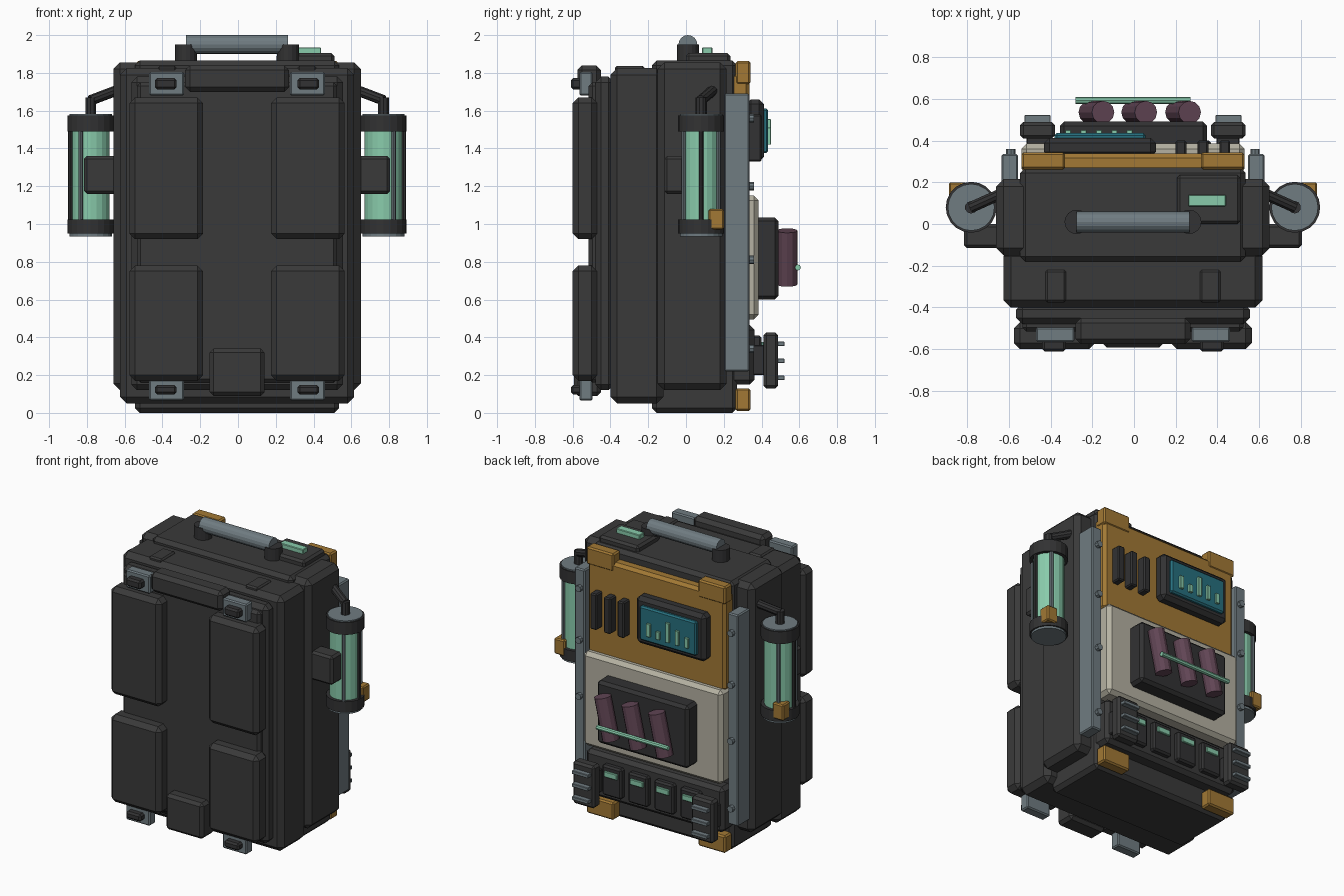
import bpy, bmesh
from math import sin, cos, radians
from mathutils import Vector, Matrix

if "Cube" in bpy.data.objects:
    bpy.data.objects.remove(bpy.data.objects["Cube"], do_unlink=True)


def material(name, r, g, b):
    mat = bpy.data.materials.new(name)
    mat.use_nodes = True
    mat.diffuse_color = (r, g, b, 1)
    shader = next(n for n in mat.node_tree.nodes if n.type == "BSDF_PRINCIPLED")
    shader.inputs["Base Color"].default_value = (r, g, b, 1)
    shader.inputs["Roughness"].default_value = 0.7
    return mat


charcoal = material("charcoal", .042, .042, .042)
black = material("soft black", .032, .032, .033)
steel = material("blue grey steel", .16, .2, .22)
amber = material("amber", .36, .19, .035)
cream = material("cream", .46, .44, .36)
mint = material("mint", .25, .6, .41)
teal = material("dark teal", .02, .16, .21)
plum = material("plum", .12, .06, .09)

SHIFT = Vector((-.005, 0, 0))


def finish(name, bm, mat):
    bmesh.ops.translate(bm, verts=bm.verts, vec=SHIFT)
    bmesh.ops.recalc_face_normals(bm, faces=bm.faces)
    mesh = bpy.data.meshes.new(name)
    bm.to_mesh(mesh)
    bm.free()
    mesh.materials.append(mat)
    obj = bpy.data.objects.new(name, mesh)
    bpy.context.collection.objects.link(obj)
    return obj


def box(name, mat, x, y, z, bevel=.015):
    """Chamfered box from three ranges."""
    bm = bmesh.new()
    bmesh.ops.create_cube(bm, size=1)
    ranges = (x, y, z)
    for v in bm.verts:
        v.co = [(min(r) + max(r)) / 2 + c * abs(r[1] - r[0]) for r, c in zip(ranges, v.co)]
    if bevel:
        bmesh.ops.bevel(bm, geom=bm.edges[:], offset=bevel, segments=1, affect="EDGES")
    return finish(name, bm, mat)


def pair(name, mat, x, y, z, bevel=.015):
    """The same box on the left (+x) and the right (-x)."""
    box("left_" + name, mat, x, y, z, bevel)
    box("right_" + name, mat, (-x[0], -x[1]), y, z, bevel)


def rod(name, mat, start, end, radius, sides=16):
    """Flat-shaded cylinder between two points."""
    a, b = Vector(start), Vector(end)
    axis = b - a
    bm = bmesh.new()
    bmesh.ops.create_cone(bm, cap_ends=True, segments=sides, radius1=radius,
                          radius2=radius, depth=axis.length)
    turn = axis.to_track_quat("Z", "Y").to_matrix().to_4x4()
    bmesh.ops.transform(bm, verts=bm.verts, matrix=Matrix.Translation((a + b) / 2) @ turn)
    return finish(name, bm, mat)


# Main body shells
box("core_body", charcoal, (-.54, .54), (-.18, .27), (0, 1.865), .025)
box("side_shell", charcoal, (-.655, .655), (-.15, .215), (.12, 1.855), .035)
box("front_shell", charcoal, (-.62, .62), (-.4, -.12), (.05, 1.825), .035)
box("front_panel", charcoal, (-.56, .56), (-.48, -.38), (.12, 1.78), .03)
box("front_inner_panel", charcoal, (-.53, .53), (-.515, -.46), (.16, 1.75), .02)
pair("strap_block", charcoal, (.32, .42), (-.375, -.22), (1.8, 1.837), .01)

# Front cushions, bars and buckles
pair("lower_pad", charcoal, (.18, .57), (-.6, -.47), (.17, .78), .03)
pair("upper_pad", charcoal, (.18, .57), (-.6, -.47), (.92, 1.67), .03)
box("top_bar", charcoal, (-.275, .275), (-.575, -.45), (1.7, 1.84), .025)
box("bottom_block", charcoal, (-.145, .145), (-.592, -.45), (.09, .34), .02)
for level, low, high in (("lower", .065, .18), ("upper", 1.68, 1.805)):
    pair(level + "_buckle", steel, (.28, .465), (-.565, -.495), (low, high), .008)
    pair(level + "_buckle_core", black, (.32, .435), (-.61, -.5), (low + .033, high - .033), .012)

# Carry handle and top light
rod("handle_grip", steel, (-.27, .01, 1.95), (.27, .01, 1.95), .05)
for side, s in (("left", 1), ("right", -1)):
    rod(side + "_handle_post", black, (s * .27, .01, 1.84), (s * .27, .01, 1.95), .058)
box("top_plate", charcoal, (.21, .515), (0, .235), (1.84, 1.905), .015)
box("top_light", mint, (.265, .445), (.085, .14), (1.9, 1.935), .004)

# Side tanks with caps, cage rods, clamps and pipes
for side, s in (("left", 1), ("right", -1)):
    cx, cy = s * .775, .08

    def upright(name, mat, low, high, radius, sides=20, dx=0, dy=0):
        rod(side + name, mat, (cx + dx, cy + dy, low), (cx + dx, cy + dy, high), radius, sides)

    upright("_tank_glass", mint, .98, 1.53, .1)
    upright("_tank_bottom_cap", black, .95, 1.025, .122)
    upright("_tank_top_cap", black, 1.49, 1.575, .122)
    upright("_tank_bottom_disc", steel, .935, .96, .112)
    upright("_tank_top_disc", steel, 1.56, 1.583, .112)
    for k in (-1, 0, 1):
        a = radians(60 * k)
        upright("_cage_rod", steel if k else black, 1, 1.52, .012, 8,
                s * .107 * cos(a), .107 * sin(a))
    elbow = (cx, cy, 1.655)
    upright("_pipe_riser", black, 1.57, 1.67, .03, 10)
    rod(side + "_pipe_feed", black, elbow, (s * .63, .145, 1.71), .028, 10)
pair("tank_bracket", charcoal, (.64, .81), (-.115, .0), (1.16, 1.36), .015)
pair("tank_clamp", amber, (.8, .882), (.12, .2), (.97, 1.08), .008)

# Back rails and bolts
pair("back_rail", steel, (.55, .63), (.2, .335), (.22, 1.69), .008)
for side, s in (("left", 1), ("right", -1)):
    for z in (.34, .81, 1.2, 1.56):
        rod(side + "_rail_bolt", steel, (s * .585, .32, z), (s * .585, .36, z), .022, 8)

# Amber back panel with corner guards and vents
box("amber_panel", amber, (-.53, .53), (.22, .337), (1.13, 1.8), .02)
pair("top_corner_guard", amber, (.325, .535), (.262, .342), (1.74, 1.862), .01)
pair("bottom_corner_guard", amber, (.325, .535), (.262, .342), (.01, .13), .01)
for x in (.23, .335, .44):
    box("vent", black, (x - .026, x + .026), (.32, .4), (1.33, 1.58), .008)

# Display with a bar chart
box("display_frame", black, (-.425, .11), (.32, .412), (1.33, 1.66), .025)
box("display_glass", teal, (-.375, .06), (.4, .435), (1.375, 1.612), .01)
for i, height in enumerate((.07, .1, .135, .055, .09)):
    x = -.31 + i * .0735
    box("chart_bar", mint, (x - .014, x + .014), (.43, .45), (1.42, 1.42 + height), .002)

# Cream panel with the vial rack
box("cream_panel", cream, (-.535, .535), (.24, .385), (.495, 1.15), .025)
box("vial_rack", black, (-.35, .355), (.36, .49), (.6, 1.035), .02)
for x in (-.175, .03, .24):
    rod("vial", plum, (x - .032, .535, .68), (x + .032, .535, .965), .055, 12)
rod("vial_retainer", mint, (-.275, .592, .77), (.275, .592, .77), .016, 8)

# Utility belt with pouches and finned end pods
box("belt_block", charcoal, (-.53, .53), (.2, .362), (.15, .465), .025)
for x in (-.3, -.1, .1, .3):
    box("belt_pouch", black, (x - .075, x + .075), (.34, .4), (.2, .41), .012)
    box("pouch_light", mint, (x - .05, x + .05), (.38, .412), (.335, .375), .004)
pair("pod_mount", black, (.4, .51), (.34, .43), (.2, .36), .005)
pair("end_pod", charcoal, (.373, .54), (.41, .488), (.13, .425), .015)
for z in (.185, .275, .365):
    pair("pod_fin", steel, (.395, .52), (.47, .522), (z - .012, z + .012), .003)
